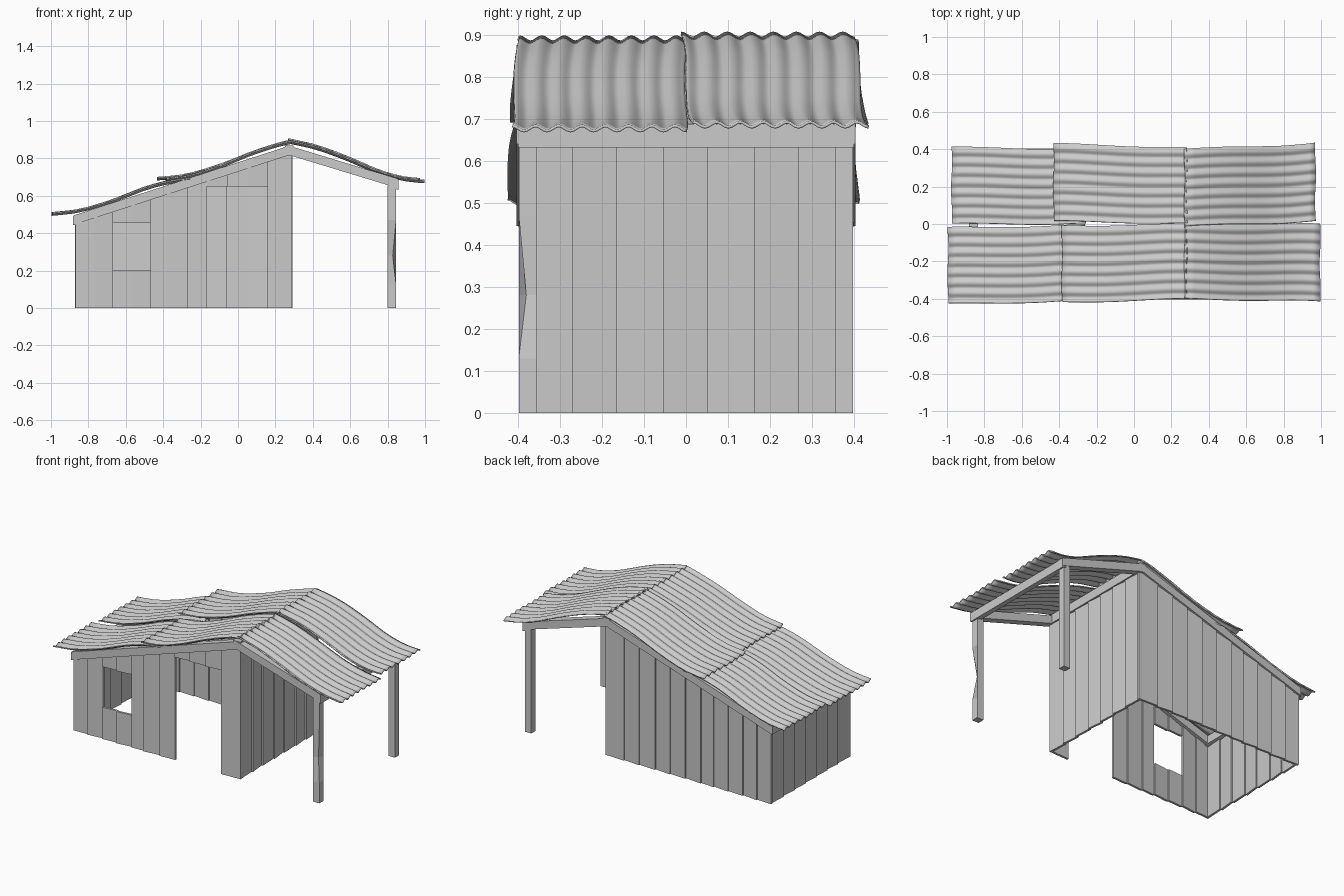
import bpy, bmesh, math, random
from mathutils import Vector

if "Cube" in bpy.data.objects:
    bpy.data.objects.remove(bpy.data.objects["Cube"])
random.seed(4)

def finish(name, bm):
    bmesh.ops.recalc_face_normals(bm, faces=bm.faces)
    me = bpy.data.meshes.new(name)
    bm.to_mesh(me)
    bm.free()
    ob = bpy.data.objects.new(name, me)
    bpy.context.collection.objects.link(ob)
    return ob

def hexa(bm, bottom, top):
    b = [bm.verts.new(p) for p in bottom]
    t = [bm.verts.new(p) for p in top]
    bm.faces.new(b)
    bm.faces.new(t)
    for i in range(4):
        j = (i + 1) % 4
        bm.faces.new((b[i], b[j], t[j], t[i]))

def roof_z(x):          # underside line of the long rafter
    return 0.455 + (x + 0.88) * 0.317

def plank(bm, place, s0, s1, z0, top, i):
    # slightly tilted board, so neighbours meet in a small step
    a, b = (0.397, 0.386) if i % 2 else (0.395, 0.389)
    plan = [(s0, a), (s1, b), (s1, b - 0.014), (s0, a - 0.014)]
    bot = [place(s, d, z0) for s, d in plan]
    hexa(bm, bot, [place(s, d, top(s)) for s, d in plan])

# long side walls, the front one with window and door
xs = [-0.87, -0.77, -0.67, -0.57, -0.467, -0.38, -0.27, -0.165, -0.06, 0.05, 0.157, 0.29]
wall_top = lambda s: roof_z(s) + 0.015
for side, name in ((-1, "front_wall"), (1, "back_wall")):
    bm = bmesh.new()
    place = lambda s, d, z: (s, side * d, z)
    for i, (s0, s1) in enumerate(zip(xs, xs[1:])):
        z0 = 0
        if side < 0 and 2 <= i <= 3:
            plank(bm, place, s0, s1, 0, lambda s: 0.2, i)
            z0 = 0.455
        if side < 0 and 7 <= i <= 9:
            z0 = 0.65
        plank(bm, place, s0, s1, z0, wall_top, i)
    finish(name, bm)

# end walls
ys = [-0.39, -0.27, -0.165, -0.053, 0.05, 0.163, 0.267, 0.39]
for name, top, place in (
        ("right_wall", 0.83, lambda s, d, z: (d - 0.105, s, z)),
        ("left_wall", 0.47, lambda s, d, z: (-d - 0.475, s, z))):
    bm = bmesh.new()
    for i, (s0, s1) in enumerate(zip(ys, ys[1:])):
        plank(bm, place, s0, s1, 0, lambda s: top, i)
    finish(name, bm)

# rafters and cross beams
def rafter(name, p, q, y0, y1, h=0.05):
    bm = bmesh.new()
    ring = lambda y: [(p[0], y, p[1]), (q[0], y, q[1]), (q[0], y, q[1] + h), (p[0], y, p[1] + h)]
    hexa(bm, ring(y0), ring(y1))
    finish(name, bm)

for side, tag in ((-1, "front"), (1, "back")):
    rafter(tag + "_long_rafter", (-0.88, 0.445), (0.275, 0.818), side * 0.357, side * 0.403)
    rafter(tag + "_porch_rafter", (0.25, 0.825), (0.858, 0.64), side * 0.357, side * 0.403)
rafter("ridge_beam", (0.25, 0.815), (0.297, 0.815), -0.4, 0.4, 0.055)
rafter("porch_beam", (0.812, 0.645), (0.858, 0.632), -0.4, 0.4, 0.055)
rafter("left_beam", (-0.882, 0.443), (-0.835, 0.455), -0.4, 0.4)

# porch posts, chipped at the outer corner
for side, tag in ((-1, "front"), (1, "back")):
    bm = bmesh.new()
    rings = []
    ym, yo = side * 0.355, side * 0.398
    for z, cut in ((0, 0), (0.13, 0), (0.28, 0.018), (0.47, 0), (0.655, 0)):
        if side > 0:
            cut = 0
        pts = [(0.8, ym), (0.845, ym), (0.845 - cut, yo - side * cut), (0.8, yo)]
        rings.append([bm.verts.new((x, y, z)) for x, y in pts])
    for a, b in zip(rings, rings[1:]):
        for i in range(4):
            j = (i + 1) % 4
            bm.faces.new((a[i], a[j], b[j], b[i]))
    bm.faces.new(rings[0])
    bm.faces.new(rings[-1])
    finish(tag + "_post", bm)

# corrugated roof sheets
def curve(pts, t):
    n = len(pts) - 1
    k = min(int(t * n), n - 1)
    u = t * n - k
    a, b, c, d = [Vector(pts[max(0, min(n, k + o))]) for o in (-1, 0, 1, 2)]
    return 0.5 * (2 * b + (c - a) * u + (2 * a - 5 * b + 4 * c - d) * u * u
                  + (3 * b - a - 3 * c + d) * u ** 3)

def sheet(name, pts, ends, dx=0, dz=0, waves=7.5, nu=12):
    # ends: (y low, y high) at the first and last profile point
    bm = bmesh.new()
    nv = int(waves * 8)
    ph = random.uniform(0, 6)
    grid = []
    for i in range(nu + 1):
        t = i / nu
        p = curve(pts, t)
        lo, hi = [ends[0][k] * (1 - t) + ends[1][k] * t for k in (0, 1)]
        wob = 0.004 * math.sin(t * 7 + ph)
        row = []
        for j in range(nv + 1):
            v = j / nv
            w = 0.006 * math.cos(v * waves * 2 * math.pi)
            row.append(bm.verts.new((p.x + dx * abs(2 * t - 1) * (1 if t < 0.5 else 0) +
                                     0.003 * math.sin(v * 9 + ph) * (1 if t in (0, 1) else 0),
                                     lo + (hi - lo) * v + wob, p.y + dz + w)))
        grid.append(row)
    for a, b in zip(grid, grid[1:]):
        for j in range(nv):
            bm.faces.new((a[j], a[j + 1], b[j + 1], b[j])).smooth = True
    ob = finish(name, bm)
    m = ob.modifiers.new("thickness", "SOLIDIFY")
    m.thickness = 0.007
    m.offset = 0

low = [(-0.995, 0.503), (-0.85, 0.52), (-0.67, 0.572), (-0.5, 0.637), (-0.37, 0.672), (-0.26, 0.687)]
mid = [(-0.40, 0.688), (-0.26, 0.705), (-0.1, 0.755), (0.06, 0.82), (0.2, 0.867), (0.283, 0.887)]
porch = [(0.995, 0.677), (0.88, 0.69), (0.74, 0.73), (0.58, 0.797), (0.42, 0.855), (0.27, 0.889)]
sheet("low_sheet_front", low, ((-0.428, -0.02), (-0.41, -0.005)))
sheet("low_sheet_back", low, ((0.0, 0.41), (0.0, 0.4)), 0.02, 0.003)
sheet("mid_sheet_front", mid, ((-0.42, -0.01), (-0.4, 0.0)), 0.015)
sheet("mid_sheet_back", mid, ((0.015, 0.43), (0.0, 0.405)), -0.03, 0.004)
sheet("porch_sheet_front", porch, ((-0.415, 0.0), (-0.4, 0.0)))
sheet("porch_sheet_back", porch, ((0.015, 0.432), (-0.012, 0.4)), -0.025, 0.009)
